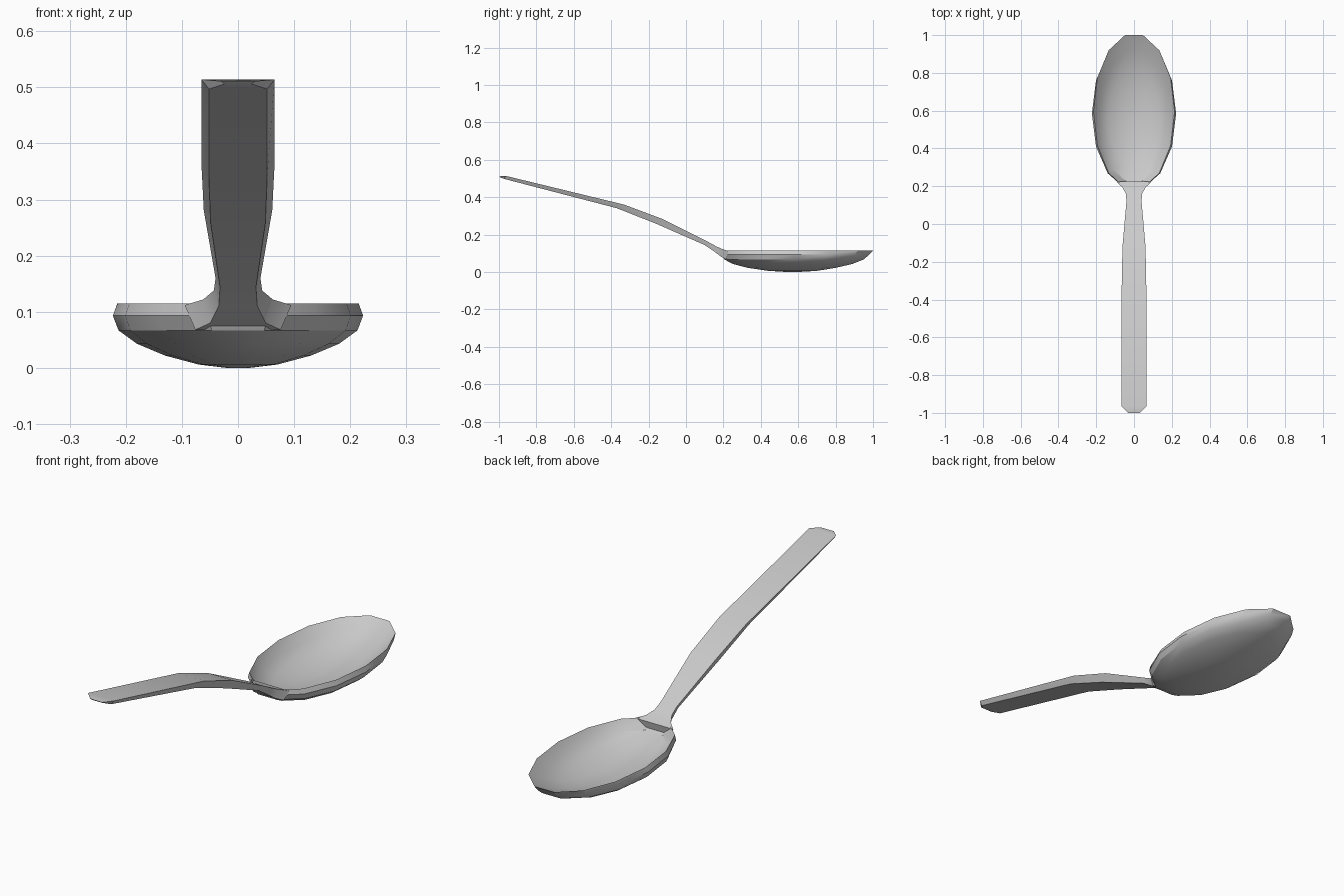
import bpy, bmesh
from math import cos, sin, pi

if "Cube" in bpy.data.objects:
    bpy.data.objects.remove(bpy.data.objects["Cube"])


def loft(name, rings, smooth_angle):
    """Skin a series of equal-length closed rings and cap both ends."""
    bm = bmesh.new()
    loops = [[bm.verts.new(p) for p in ring] for ring in rings]
    n = len(loops[0])
    for a, b in zip(loops, loops[1:]):
        for i in range(n):
            j = (i + 1) % n
            bm.faces.new((a[i], a[j], b[j], b[i]))
    bm.faces.new(loops[0])
    bm.faces.new(loops[-1])
    bmesh.ops.recalc_face_normals(bm, faces=bm.faces)
    mesh = bpy.data.meshes.new(name)
    bm.to_mesh(mesh)
    bm.free()
    obj = bpy.data.objects.new(name, mesh)
    bpy.context.collection.objects.link(obj)
    bpy.ops.object.select_all(action='DESELECT')
    obj.select_set(True)
    bpy.context.view_layer.objects.active = obj
    bpy.ops.object.shade_smooth_by_angle(angle=smooth_angle)
    return obj


def oval(half_x, y_min, y_max, z, sides=14):
    yc = (y_min + y_max) / 2
    half_y = (y_max - y_min) / 2 / cos(pi / sides)
    return [(half_x * cos(2 * pi * i / sides), yc + half_y * sin(2 * pi * i / sides), z)
            for i in range(sides)]


# Bowl: from the underside up, over the thin rim, and down the inside
bowl_profile = [
    (0.02, 0.54, 0.60, 0.0),
    (0.07, 0.44, 0.70, 0.006),
    (0.13, 0.33, 0.80, 0.022),
    (0.18, 0.25, 0.89, 0.043),
    (0.213, 0.205, 0.95, 0.067),
    (0.223, 0.19, 0.98, 0.093),
    (0.215, 0.19, 1.00, 0.115),
    (0.185, 0.225, 0.91, 0.072),
    (0.135, 0.32, 0.81, 0.04),
    (0.07, 0.44, 0.70, 0.022),
    (0.02, 0.54, 0.60, 0.016),
]
loft("bowl", [oval(*p) for p in bowl_profile], 0.55)

# Handle: half width, top (y, z), bottom (y, z) at each station
stations = [
    (0.030, -1.00, 0.511, -0.995, 0.506),
    (0.065, -0.965, 0.514, -0.97, 0.497),
    (0.065, -0.33, 0.360, -0.37, 0.341),
    (0.061, -0.12, 0.281, -0.16, 0.258),
    (0.040, 0.12, 0.160, 0.10, 0.144),
    (0.043, 0.16, 0.138, 0.15, 0.110),
    (0.062, 0.195, 0.122, 0.19, 0.080),
    (0.095, 0.225, 0.112, 0.215, 0.068),
]
handle_rings = []
for w, yt, zt, yb, zb in stations:
    handle_rings.append([(-w, yt, zt), (w, yt, zt), (w * 0.8, yb, zb), (-w * 0.8, yb, zb)])
loft("handle", handle_rings, 0.55)
